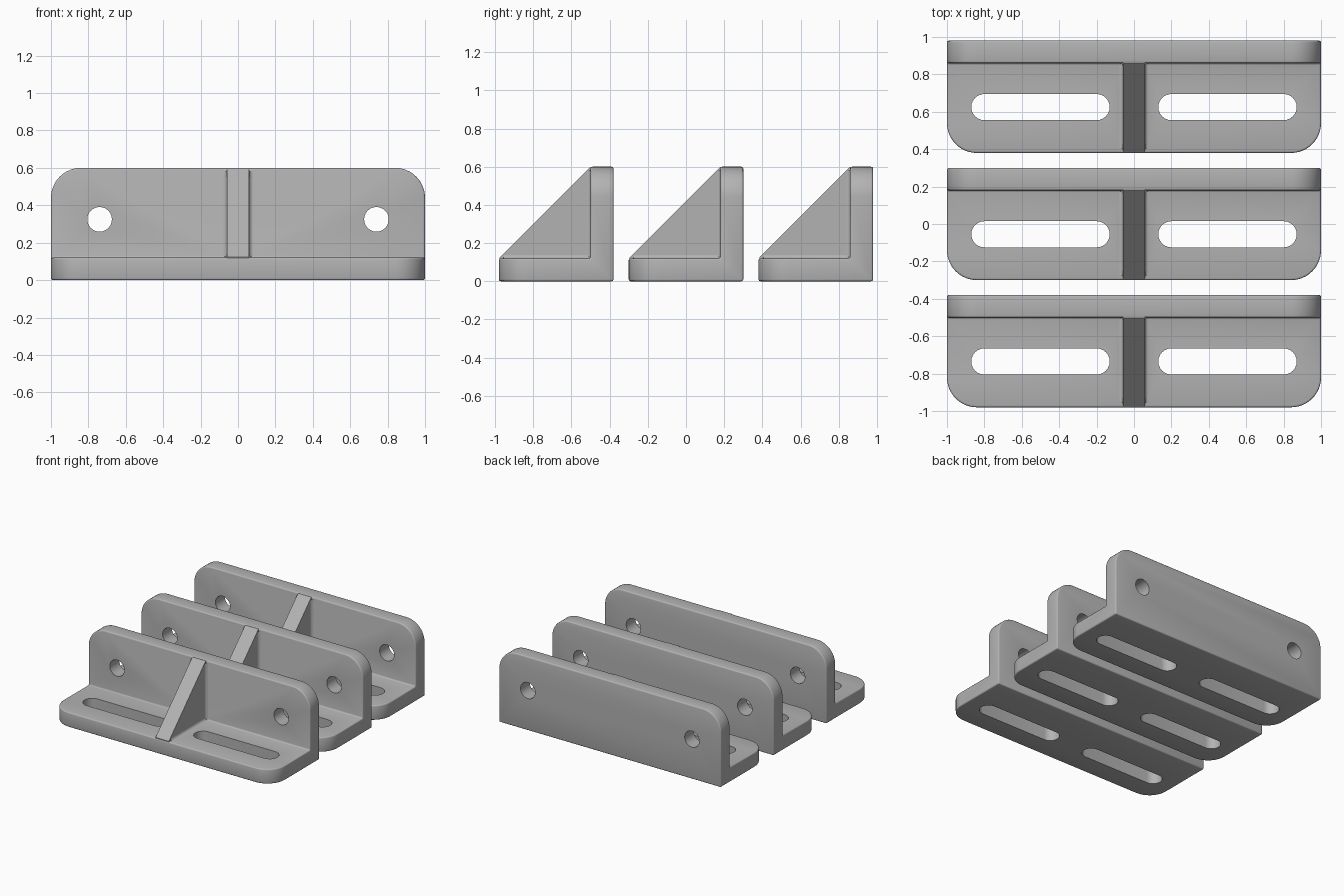
import bpy, bmesh, math
from mathutils import Vector

if "Cube" in bpy.data.objects:
    bpy.data.objects.remove(bpy.data.objects["Cube"])

W, D, H, T = 1.0, 0.30, 0.60, 0.12   # half width, half depth, height, thickness
CORNER, EDGE, FILLET = 0.16, 0.010, 0.018

grey = bpy.data.materials.new("light grey metal")
grey.diffuse_color = (0.45, 0.45, 0.45, 1)
grey.use_nodes = True
grey.node_tree.nodes["Principled BSDF"].inputs["Base Color"].default_value = grey.diffuse_color


def prism(bm, points, along):
    """Closed prism from a 3D outline swept by a vector."""
    face = bm.faces.new([bm.verts.new(p) for p in points])
    out = bmesh.ops.extrude_face_region(bm, geom=[face])["geom"]
    bmesh.ops.translate(bm, vec=along, verts=[v for v in out if isinstance(v, bmesh.types.BMVert)])
    bmesh.ops.recalc_face_normals(bm, faces=bm.faces)


def finish(name, bm):
    mesh = bpy.data.meshes.new(name)
    bm.to_mesh(mesh)
    bm.free()
    mesh.materials.append(grey)
    obj = bpy.data.objects.new(name, mesh)
    bpy.context.collection.objects.link(obj)
    return obj


def activate(obj):
    bpy.ops.object.select_all(action="DESELECT")
    obj.select_set(True)
    bpy.context.view_layer.objects.active = obj


def boolean(obj, other, operation):
    mod = obj.modifiers.new("cut", "BOOLEAN")
    mod.operation, mod.solver, mod.object = operation, "EXACT", other
    activate(obj)
    bpy.ops.object.modifier_apply(modifier=mod.name)
    bpy.data.objects.remove(other)


def capsule(cx, cy, half, r, n=12):
    """Slot outline; a half length of zero gives a circle."""
    pts = []
    for side in (1, -1):
        for i in range(n + (1 if half else 0)):
            a = -math.pi / 2 + math.pi * i / n + (math.pi if side < 0 else 0)
            pts.append((cx + side * half + r * math.cos(a), cy + r * math.sin(a)))
    return pts


# L-shaped body: swept profile, large rounded corners, then softened edges
bm = bmesh.new()
profile = [(-D, 0), (D, 0), (D, H), (D - T, H), (D - T, T), (-D, T)]
prism(bm, [(-W, y, z) for y, z in profile], Vector((2 * W, 0, 0)))


def is_corner(e):
    a, b = (v.co for v in e.verts)
    front = abs(a.y + D) < 1e-4 and abs(b.y + D) < 1e-4
    top = abs(a.z - H) < 1e-4 and abs(b.z - H) < 1e-4
    return abs(a.x - b.x) < 1e-4 and (front or top)


bmesh.ops.bevel(bm, geom=[e for e in bm.edges if is_corner(e)], offset=CORNER,
                offset_type="OFFSET", segments=12, profile=0.5, affect="EDGES")
sharp = [e for e in bm.edges if e.calc_face_angle(0) > math.radians(40)]
bmesh.ops.bevel(bm, geom=sharp, offset=EDGE, offset_type="OFFSET", segments=3,
                profile=0.5, affect="EDGES", clamp_overlap=True)
body = finish("bracket", bm)

# Triangular rib merged into the body
bm = bmesh.new()
rib = [(-0.296, 0.05), (-0.296, 0.124), (0.178, 0.598), (0.25, 0.598), (0.25, 0.05)]
prism(bm, [(-0.06, y, z) for y, z in rib], Vector((0.12, 0, 0)))
boolean(body, finish("rib", bm), "UNION")

# Slots through the base and round holes through the wall
for s in (-1, 1):
    bm = bmesh.new()
    prism(bm, [(x, y, -0.1) for x, y in capsule(s * 0.5, -0.055, 0.30, 0.07)], Vector((0, 0, 0.4)))
    boolean(body, finish("slot_cutter", bm), "DIFFERENCE")
    bm = bmesh.new()
    prism(bm, [(x, 0, z) for x, z in capsule(s * 0.74, 0.325, 0, 0.066)], Vector((0, 0.5, 0)))
    boolean(body, finish("hole_cutter", bm), "DIFFERENCE")

activate(body)
bpy.ops.object.shade_smooth_by_angle(angle=math.radians(35))

# Concave fillets where the rib meets the base and the wall
bm = bmesh.new()
sink = 0.005
arc = [(FILLET * (1 - math.sin(a)), FILLET * (1 - math.cos(a)))
       for a in (math.pi / 2 * i / 4 for i in range(5))]
section = [(-sink, -sink), (FILLET, -sink)] + arc + [(-sink, FILLET)]
for s in (-1, 1):
    prism(bm, [(s * (0.06 + u), -0.275, T + v) for u, v in section], Vector((0, 0.46, 0)))
    prism(bm, [(s * (0.06 + u), D - T - v, T) for u, v in section], Vector((0, 0, 0.46)))
fillets = finish("rib_fillets", bm)
activate(fillets)
bpy.ops.object.shade_smooth_by_angle(angle=math.radians(35))

# Three identical brackets in a row
for i, y in enumerate((-0.68, 0.0, 0.68)):
    for part in (body, fillets):
        obj = part if i == 0 else part.copy()
        if i:
            obj.name = f"{part.name.split('.')[0]}_{i + 1}"
            bpy.context.collection.objects.link(obj)
        obj.location.y = y
